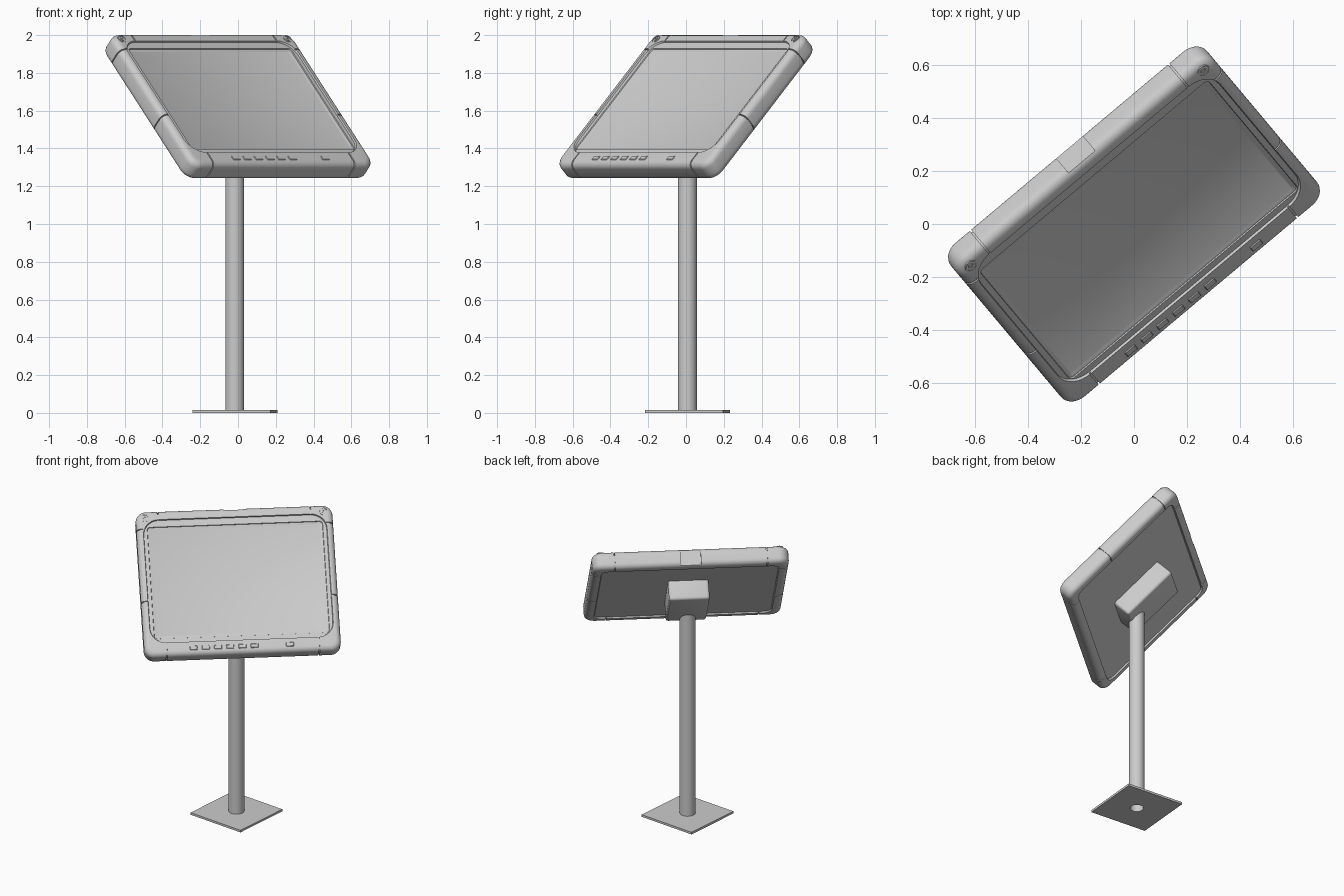
import bpy, bmesh, math
from mathutils import Matrix

if "Cube" in bpy.data.objects:
    bpy.data.objects.remove(bpy.data.objects["Cube"])

grey = bpy.data.materials.new("light_grey")
grey.diffuse_color = (0.6, 0.6, 0.6, 1)
grey.use_nodes = True
grey.node_tree.nodes["Principled BSDF"].inputs["Base Color"].default_value = grey.diffuse_color

# Panel frame: local x = width, y = up the panel, z = out of the screen
PANEL = (Matrix.Translation((0, 0, 1.6215)) @ Matrix.Rotation(math.radians(40), 4, 'Z')
         @ Matrix.Rotation(math.radians(45), 4, 'X'))


def make(name, bm, matrix=Matrix.Identity(4), helper=False):
    bmesh.ops.recalc_face_normals(bm, faces=bm.faces)
    me = bpy.data.meshes.new(name)
    bm.to_mesh(me)
    bm.free()
    ob = bpy.data.objects.new(name, me)
    bpy.context.collection.objects.link(ob)
    ob.matrix_world = matrix
    me.materials.append(grey)
    ob.hide_render = helper
    return ob


def smooth(ob):
    bpy.ops.object.select_all(action='DESELECT')
    ob.select_set(True)
    bpy.context.view_layer.objects.active = ob
    bpy.ops.object.shade_smooth_by_angle(angle=math.radians(30))


def cut(ob, cutter):
    mod = ob.modifiers.new("cut", 'BOOLEAN')
    mod.operation = 'DIFFERENCE'
    mod.solver = 'EXACT'
    mod.use_self = True
    mod.object = cutter
    bpy.ops.object.select_all(action='DESELECT')
    ob.select_set(True)
    bpy.context.view_layer.objects.active = ob
    bpy.ops.object.modifier_apply(modifier=mod.name)
    bpy.data.objects.remove(cutter)


def add_box(bm, size, centre):
    m = Matrix.Translation(centre) @ Matrix.Diagonal((*size, 1))
    bmesh.ops.create_cube(bm, size=1, matrix=m)


def box(name, size, centre, matrix, bevel=0, segments=3):
    bm = bmesh.new()
    add_box(bm, size, centre)
    if bevel:
        bmesh.ops.bevel(bm, geom=bm.edges[:], offset=bevel, segments=segments,
                        profile=0.5, affect='EDGES')
    return make(name, bm, matrix)


def loft(levels):
    """Stack rounded rectangles: (half width, low, high, corner radius, depth)."""
    bm = bmesh.new()
    prev = None
    for hw, lo, hi, r, z in levels:
        ring = []
        centres = [(hw - r, hi - r), (r - hw, hi - r), (r - hw, lo + r), (hw - r, lo + r)]
        for q, (cx, cy) in enumerate(centres):
            for i in range(9):
                a = math.pi / 2 * (q + i / 8)
                ring.append(bm.verts.new((cx + r * math.cos(a), cy + r * math.sin(a), z)))
        if prev:
            for i in range(len(ring)):
                j = (i + 1) % len(ring)
                bm.faces.new((prev[i], prev[j], ring[j], ring[i]))
        else:
            bm.faces.new(ring)
        prev = ring
    bm.faces.new(prev)
    return bm


def shell(inset):
    """Outer casing with rounded rims, from back to front."""
    out, r = [], 0.035
    for side in (-1, 1):
        for k in range(7):
            a = math.pi / 2 * (k / 6 if side < 0 else 1 - k / 6)
            d = inset + r * (1 - math.sin(a))
            z = side * (0.06 - inset - r + r * math.cos(a))
            out.append((0.63 - d, d - 0.495, 0.495 - d, 0.065 - d * 0.6, z))
    return out


def tube(name, r_out, r_in, z0, z1, matrix, n=48):
    bm = bmesh.new()
    rings = [[bm.verts.new((r * math.cos(2 * math.pi * i / n),
                            r * math.sin(2 * math.pi * i / n), z)) for i in range(n)]
             for r, z in ((r_out, z0), (r_out, z1), (r_in, z1), (r_in, z0))]
    for k in range(4):
        a, b = rings[k], rings[(k + 1) % 4]
        for i in range(n):
            j = (i + 1) % n
            bm.faces.new((a[i], a[j], b[j], b[i]))
    ob = make(name, bm, matrix)
    smooth(ob)
    return ob


# Casing with recessed back plate and stepped screen opening
back = [(0.565, -0.43, 0.43, 0.05, -0.05), (0.57, -0.435, 0.435, 0.05, -0.06)]
front = [(0.588, -0.403, 0.433, 0.10, 0.06), (0.585, -0.40, 0.43, 0.10, 0.05),
         (0.562, -0.372, 0.386, 0.02, 0.05), (0.56, -0.37, 0.384, 0.02, 0.045),
         (0.553, -0.363, 0.377, 0.015, 0.045), (0.545, -0.355, 0.369, 0.01, 0.041)]
casing = make("panel_casing", loft(back + shell(0) + front), PANEL)

# Seam grooves around the rim and a notch in the top edge
bm = bmesh.new()
for s in (-1, 1):
    add_box(bm, (0.007, 1.2, 0.3), (s * 0.488, 0, 0))
for y in (0.37, -0.12):
    add_box(bm, (1.5, 0.007, 0.3), (0, y, 0))
seams = make("seam_cutter", bm, PANEL, True)
cut(seams, make("seam_core", loft(shell(0.006)), PANEL, True))
cut(casing, seams)
bm = bmesh.new()
add_box(bm, (0.13, 0.1, 0.3), (0, 0.533, 0))
cut(casing, make("notch_cutter", bm, PANEL, True))
smooth(casing)

# Buttons along the lower bezel
for i, x in enumerate([-0.315 + 0.078 * k for k in range(6)] + [0.302]):
    box(f"button_{i + 1}", (0.05, 0.028, 0.02), (x, -0.446, 0.054), PANEL, 0.003, 1)

# Corner screws
for s in (-1, 1):
    side = "left" if s < 0 else "right"
    place = PANEL @ Matrix.Translation((s * 0.572, 0.447, 0))
    tube(f"screw_ring_{side}", 0.025, 0.020, 0.045, 0.063, place, 24)
    tube(f"screw_head_{side}", 0.012, 0.005, 0.045, 0.063, place, 6)

# Mounting box behind the panel
smooth(box("mount_box", (0.26, 0.40, 0.14), (0, 0, -0.11), PANEL, 0.018, 4))

# Hollow pole
FOOT = Matrix.Translation((-0.017, 0.007, 0))
tube("pole", 0.05, 0.043, 0.0, 1.45, FOOT)

# Square base plate with a hole under the pole
base = box("base_plate", (0.415, 0.415, 0.015), (0, 0, 0.0075),
           FOOT @ Matrix.Rotation(math.radians(-5), 4, 'Z'))
bm = bmesh.new()
bmesh.ops.create_cone(bm, cap_ends=True, segments=48, radius1=0.046, radius2=0.046, depth=0.2)
cut(base, make("hole_cutter", bm, FOOT, True))
